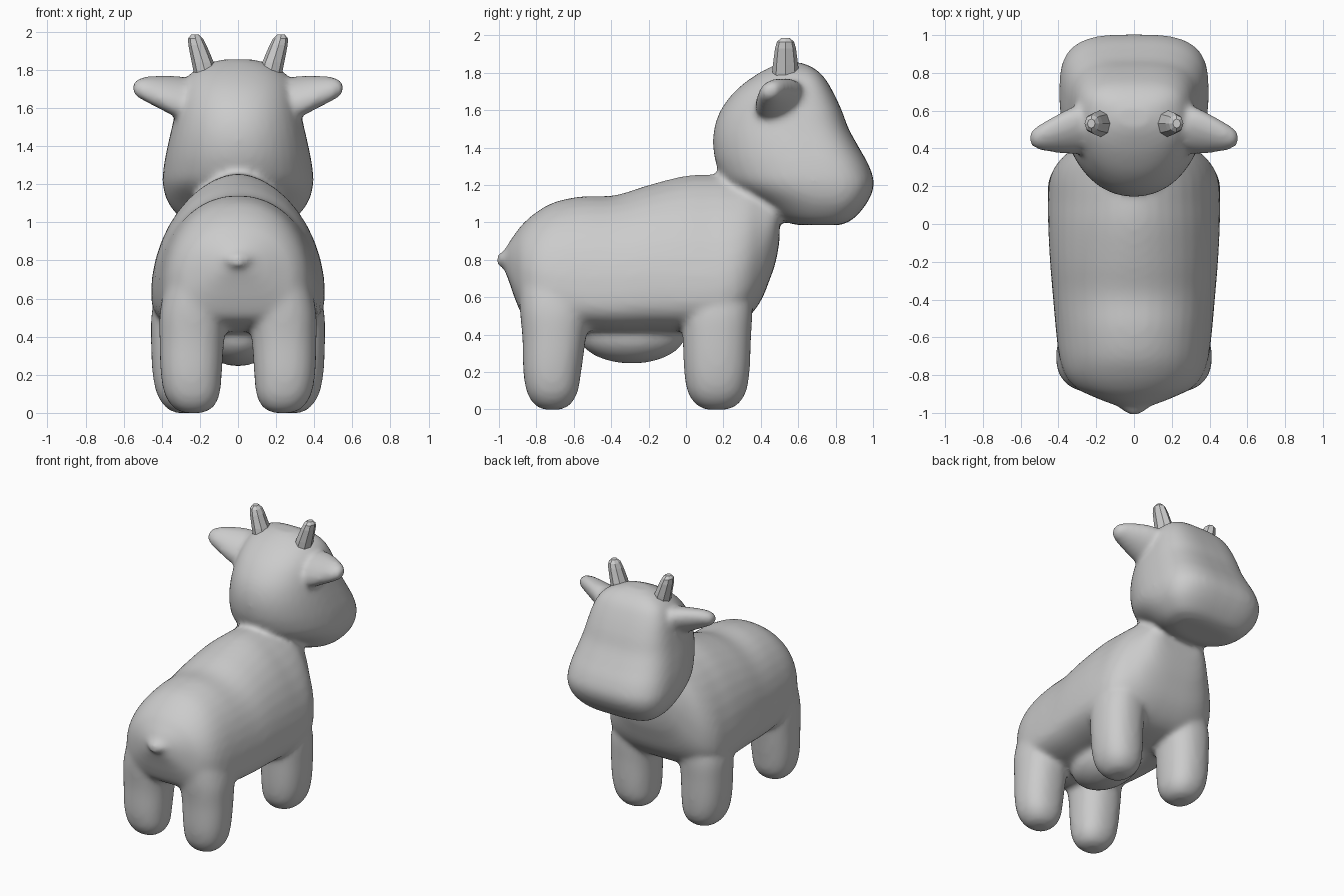
import bpy, bmesh, math

if "Cube" in bpy.data.objects:
    bpy.data.objects.remove(bpy.data.objects["Cube"])


def spow(v, p):
    return math.copysign(abs(v) ** p, v)


def refine(rows, n=4):
    """Catmull-Rom interpolation of section parameters."""
    out = []
    for i in range(len(rows) - 1):
        a, b, c, d = (rows[min(max(i + k, 0), len(rows) - 1)] for k in (-1, 0, 1, 2))
        for s in range(n):
            t = s / n
            out.append([q + 0.5 * t * (r - p + t * (2*p - 5*q + 4*r - u + t * (3*(q - r) + u - p)))
                        for p, q, r, u in zip(a, b, c, d)])
    return out + [rows[-1]]


def loft(bm, rings):
    loops = [[bm.verts.new(p) for p in ring] for ring in rings]
    n = len(loops[0])
    faces = []
    for a, b in zip(loops, loops[1:]):
        for i in range(n):
            faces.append(bm.faces.new((a[i], a[(i+1) % n], b[(i+1) % n], b[i])))
    faces += [bm.faces.new(loops[0][::-1]), bm.faces.new(loops[-1])]
    bmesh.ops.recalc_face_normals(bm, faces=faces)


def finish(bm, name):
    mesh = bpy.data.meshes.new(name)
    bm.to_mesh(mesh)
    bm.free()
    obj = bpy.data.objects.new(name, mesh)
    bpy.context.collection.objects.link(obj)
    return obj


def angles(n):
    return [2 * math.pi * i / n for i in range(n)]


def body_ring(y, bottom, mid, top, w):
    # Round over the rump, more sloping at the shoulders
    upper = 2.1 - 0.3 * min(max((y + .4) / .5, 0), 1)
    ring = []
    for a in angles(40):
        c, s = math.cos(a), math.sin(a)
        e = 2 / upper if s > 0 else 2 / 3
        ring.append((w * spow(c, e), y, mid + (top - mid if s > 0 else mid - bottom) * spow(s, e)))
    return ring


def head_ring(z, back, front, w):
    mid = back + (front - back) * 0.6
    ring = []
    for a in angles(40):
        c, s = math.cos(a), math.sin(a)
        e = 2 / 3.2 if s > 0 else 2 / 2.1
        ring.append((w * spow(c, e), mid + (front - mid if s > 0 else mid - back) * spow(s, e), z))
    return ring


def leg_ring(z, x, y, rx, ry):
    return [(x + rx * spow(math.cos(a), .87), y + ry * spow(math.sin(a), .87), z) for a in angles(28)]


bm = bmesh.new()

# Torso and neck: y, bottom, widest height, top, half width
torso = [(-.975, .76, .80, .84, .05), (-.945, .68, .77, .895, .14), (-.91, .58, .74, .945, .225),
         (-.87, .50, .70, .995, .305),
         (-.80, .46, .67, 1.055, .365), (-.70, .43, .64, 1.11, .397), (-.55, .42, .62, 1.14, .415),
         (-.38, .41, .62, 1.145, .43), (-.20, .41, .64, 1.20, .445), (0, .41, .64, 1.25, .455),
         (.15, .42, .64, 1.256, .455), (.25, .44, .67, 1.25, .443), (.33, .49, .73, 1.25, .40),
         (.40, .58, .82, 1.24, .325), (.45, .70, .92, 1.23, .265), (.48, .79, .98, 1.22, .22),
         (.50, .90, 1.05, 1.2, .17)]
loft(bm, [body_ring(*r) for r in refine(torso)])

# Tail: small flattened nub at the rump
tail = [(-.88, .815, .19, .05), (-.94, .815, .13, .04), (-.98, .805, .07, .04), (-1.008, .795, .035, .035)]
loft(bm, [[(w * math.cos(a), y, z + h * math.sin(a)) for a in angles(14)] for y, z, w, h in tail])

# Head: z, back, front, half width
head = [(.985, .60, .82, .20), (1.015, .50, .89, .29), (1.10, .38, .965, .365), (1.20, .22, 1.005, .395),
        (1.30, .165, .98, .389), (1.40, .145, .925, .37), (1.50, .15, .87, .347), (1.60, .185, .832, .325),
        (1.70, .26, .785, .297), (1.78, .36, .735, .25), (1.83, .45, .675, .17), (1.855, .51, .61, .08)]
loft(bm, [head_ring(*r) for r in refine(head)])

# Legs: z, x, y, x radius, y radius
front_leg = [(0, .275, .165, .05, .06), (.025, .275, .165, .10, .11), (.09, .28, .165, .142, .155),
             (.20, .288, .165, .16, .175), (.38, .29, .165, .167, .183), (.55, .277, .165, .172, .19),
             (.75, .22, .165, .16, .17)]
rear_leg = [(0, .235, -.715, .05, .05), (.025, .235, -.715, .10, .095), (.09, .24, -.715, .142, .135),
            (.20, .245, -.715, .16, .155), (.38, .242, -.705, .17, .17), (.55, .228, -.70, .18, .19),
            (.75, .19, -.685, .17, .21)]
for rows in (front_leg, rear_leg):
    for side in (-1, 1):
        loft(bm, [leg_ring(z, side * x, y, rx, ry) for z, x, y, rx, ry in refine(rows)])

# Udder
udder = bmesh.ops.create_uvsphere(bm, u_segments=28, v_segments=16, radius=1)["verts"]
for v in udder:
    v.co = (v.co.x * .2, v.co.y * .29 - .29, v.co.z * .16 + .405)

# Ears: x, y, z, length and thickness of the tilted oval
ear_rows = [(.12, .50, 1.64, .07, .06), (.24, .50, 1.65, .125, .085), (.32, .495, 1.66, .14, .09),
            (.42, .475, 1.685, .108, .073), (.49, .46, 1.70, .078, .058), (.535, .455, 1.705, .05, .042),
            (.555, .455, 1.705, .022, .02)]
tilt = math.radians(35)
for side in (-1, 1):
    rings = []
    for x, y, z, ra, rb in refine(ear_rows):
        ring = []
        for a in angles(20):
            u, v = ra * math.cos(a), rb * math.sin(a)
            ring.append((side * x, y + u * math.cos(tilt) - v * math.sin(tilt),
                         z + u * math.sin(tilt) + v * math.cos(tilt)))
        rings.append(ring)
    loft(bm, rings)

# Fuse the soft parts into one blended skin
body = finish(bm, "cow_body")
remesh = body.modifiers.new("fuse", "REMESH")
remesh.mode = 'VOXEL'
remesh.voxel_size = 0.018
remesh.use_smooth_shade = True
blend = body.modifiers.new("blend", "SMOOTH")
blend.factor = 0.5
blend.iterations = 10

# Horns: faceted, leaning outward (z, x, radius)
horn = [(1.72, .155, .075), (1.84, .185, .068), (1.93, .213, .056), (1.965, .223, .046), (1.985, .226, .024)]
for side, label in ((-1, "left"), (1, "right")):
    bm = bmesh.new()
    loft(bm, [[(side * x + r * .85 * math.cos(a), .532 + r * math.sin(a), z) for a in angles(8)]
              for z, x, r in horn])
    finish(bm, label + "_horn")
